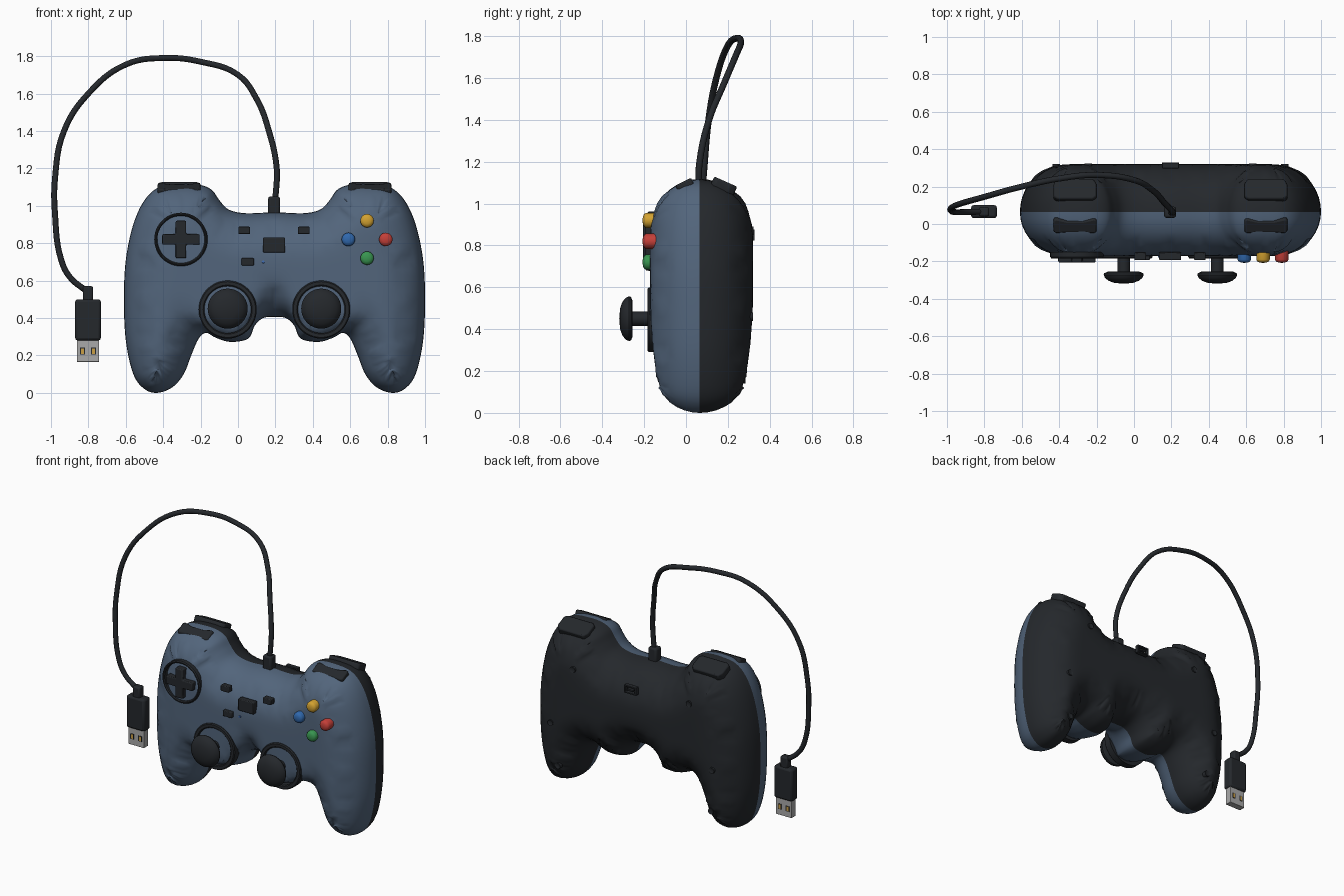
import bpy, bmesh, math
from mathutils import Vector, Matrix, kdtree
from mathutils.geometry import delaunay_2d_cdt

if "Cube" in bpy.data.objects:
    bpy.data.objects.remove(bpy.data.objects["Cube"])

CX, SEAM = 0.195, 0.065


def material(name, r, g, b):
    m = bpy.data.materials.new(name)
    m.diffuse_color = (r, g, b, 1)
    m.use_nodes = True
    m.node_tree.nodes["Principled BSDF"].inputs["Base Color"].default_value = m.diffuse_color
    return m


SHELL = material("slate_blue", .085, .13, .20)
DARK = material("charcoal", .018, .021, .025)
METAL = material("steel", .4, .4, .4)
GOLD = material("gold", .6, .35, .06)


def finish(bm, name, mat, angle=40, bevel=0):
    me = bpy.data.meshes.new(name)
    bm.to_mesh(me)
    bm.free()
    ob = bpy.data.objects.new(name, me)
    bpy.context.collection.objects.link(ob)
    me.materials.append(mat)
    if bevel:
        mod = ob.modifiers.new("bevel", 'BEVEL')
        mod.width, mod.segments, mod.limit_method = bevel, 2, 'ANGLE'
    bpy.ops.object.select_all(action='DESELECT')
    bpy.context.view_layer.objects.active = ob
    ob.select_set(True)
    bpy.ops.object.shade_smooth_by_angle(angle=math.radians(angle))
    return ob


def prism(name, pts, height, matrix, mat, bevel=.006):
    """Outline in local xy, extruded up local z."""
    bm = bmesh.new()
    f = bm.faces.new([bm.verts.new((x, y, 0)) for x, y in pts])
    ext = bmesh.ops.extrude_face_region(bm, geom=[f])
    bmesh.ops.translate(bm, vec=(0, 0, height), verts=[v for v in ext['geom'] if isinstance(v, bmesh.types.BMVert)])
    bmesh.ops.recalc_face_normals(bm, faces=bm.faces)
    bm.transform(matrix)
    return finish(bm, name, mat, 40, bevel)


def box(name, centre, size, mat, bevel=.005):
    bm = bmesh.new()
    bmesh.ops.create_cube(bm, size=1, matrix=Matrix.Translation(centre) @ Matrix.Diagonal((*size, 1)))
    return finish(bm, name, mat, 40, bevel)


def lathe(name, profile, x, z, mat, closed=False, n=40):
    """Profile of (radius, y) spun about the y direction at x, z."""
    bm = bmesh.new()
    vs = [bm.verts.new((x + r, y, z)) for r, y in profile]
    pairs = list(zip(vs, vs[1:])) + ([(vs[-1], vs[0])] if closed else [])
    es = [bm.edges.new(p) for p in pairs]
    bmesh.ops.spin(bm, geom=vs + es, cent=(x, 0, z), axis=(0, 1, 0), angle=2 * math.pi, steps=n)
    bmesh.ops.remove_doubles(bm, verts=bm.verts, dist=1e-4)
    bmesh.ops.recalc_face_normals(bm, faces=bm.faces)
    return finish(bm, name, mat)


def catmull(pts, n):
    out, k = [], len(pts)
    for i in range(k):
        a, b, c, d = (Vector(pts[(i + j) % k]) for j in (-1, 0, 1, 2))
        for s in range(n):
            t = s / n
            out.append(.5 * (2 * b + (c - a) * t + (2 * a - 5 * b + 4 * c - d) * t * t + (3 * b - a - 3 * c + d) * t ** 3))
    return out


# Gamepad outline, half of it from top middle to bottom middle
half = [(0, .965), (.155, .96), (.245, .98), (.295, 1.03), (.335, 1.085), (.40, 1.112), (.5, 1.117), (.615, 1.10),
        (.695, 1.03), (.755, .90), (.795, .71), (.805, .5), (.795, .28), (.755, .1), (.695, .02), (.625, 0),
        (.545, .03), (.485, .1), (.445, .2), (.405, .29), (.365, .32), (.315, .295), (.235, .272), (.14, .29),
        (.105, .36), (.06, .40), (0, .405)]
outline = catmull(half + [(-x, z) for x, z in half[-2:0:-1]], 5)
N = len(outline)
dense = [outline[i].lerp(outline[(i + 1) % N], j / 8) for i in range(N) for j in range(8)]
kd = kdtree.KDTree(len(dense))
for i, p in enumerate(dense):
    kd.insert((p.x, p.y, 0), i)
kd.balance()


def edge_dist(p):
    return kd.find((p[0], p[1], 0))[2]


def inside(p):
    hit = False
    for i in range(N):
        a, b = outline[i], outline[(i + 1) % N]
        if (a.y > p[1]) != (b.y > p[1]) and p[0] < a.x + (p[1] - a.y) * (b.x - a.x) / (b.y - a.y):
            hit = not hit
    return hit


def surface_y(p, front):
    """Rounded cushion depth; the front is squarer round the thumbsticks."""
    r = .25
    if front:
        s = (math.hypot(abs(p[0]) - .25, p[1] - .45) - .13) / .12
        s = min(1, max(0, s))
        r = .08 + .17 * s * s * (3 - 2 * s)
    t = 1 - min(1, edge_dist(p) / r)
    h = math.sqrt(max(0, 1 - t * t))
    return SEAM - .237 * h if front else SEAM + .255 * h


# Shell points: contour rings near the edge, then a grid
points = list(outline)
for d in (.003, .012, .028, .05, .08, .115, .15):
    for i, p in enumerate(outline):
        t = (outline[(i + 1) % N] - outline[i - 1]).normalized()
        q = p + Vector((t.y, -t.x)) * d
        if edge_dist(q) > d * .97 and inside(q):
            points.append(q)
for i in range(-27, 28):
    for j in range(1, 38):
        q = Vector((i * .03, j * .03))
        if inside(q) and edge_dist(q) > .162:
            points.append(q)
flat, _, tris, *_ = delaunay_2d_cdt(points, [], [list(range(N))], 1, 1e-5)

for front, name, mat in ((True, "front_shell", SHELL), (False, "back_shell", DARK)):
    bm = bmesh.new()
    vs = [bm.verts.new((p.x + CX, surface_y(p, front), p.y)) for p in flat]
    for f in tris:
        bm.faces.new([vs[i] for i in f])
    bm.normal_update()
    if (sum(f.normal.y * f.calc_area() for f in bm.faces) < 0) != front:
        bmesh.ops.reverse_faces(bm, faces=bm.faces)
    inner = [v for v, p in zip(vs, flat) if edge_dist(p) > .06]
    for _ in range(3):
        bmesh.ops.smooth_vert(bm, verts=inner, factor=.5, use_axis_y=True)
    finish(bm, name, mat, 80)


def ring(name, x, z, r0, r1, back, mat=DARK):
    lathe(name, [(r1, back), (r1, -.177), (r1 - .006, -.184), (r0 + .006, -.184), (r0, -.178), (r0, back)],
          x, z, mat, True, 48)


# Thumbsticks and shoulder buttons on both sides
bow = [(-.115, .035), (-.1, .043), (-.04, .028), (.04, .028), (.1, .043), (.115, .035),
       (.115, -.035), (.1, -.043), (.05, -.038), (-.05, -.038), (-.1, -.043), (-.115, -.035)]
pad = [(-.115, .03), (-.095, .06), (.095, .06), (.115, .03), (.115, -.045), (.095, -.06), (-.095, -.06), (-.115, -.045)]
for side, s in (("left", -1), ("right", 1)):
    x = CX + s * .25
    ring(side + "_stick_ring", x, .445, .125, .155, -.13)
    lathe(side + "_thumbstick", [(0, -.15), (.034, -.15), (.034, -.255), (.085, -.255), (.104, -.263), (.107, -.272),
                                 (.1, -.288), (.08, -.304), (.05, -.315), (0, -.319)], x, .45, DARK)
    for part, pts, y, tilt in (("bumper", bow, -.013, .45), ("trigger", pad, .19, -.42)):
        m = Matrix.Translation((CX + s * .51, y, 1.105)) @ Matrix.Rotation(tilt, 4, 'X') @ Matrix.Translation((0, 0, -.05))
        prism(f"{side}_{part}", pts, .05, m, DARK, .008)
    # Screws on the back
    for i, (dx, z) in enumerate(((.44, .87), (.61, .46), (.58, .16))):
        y = surface_y((s * dx, z), False)
        lathe(f"{side}_screw_{i}", [(0, y + .003), (.012, y + .003), (.02, y + .006), (.022, y - .02)],
              CX + s * dx, z, DARK, n=16)

# Direction pad
ring("dpad_ring", -.305, .82, .126, .143, -.15)
a, b = .1, .028
cross = [(-b, a), (b, a), (b, b), (a, b), (a, -b), (b, -b), (b, -a), (-b, -a), (-b, -b), (-a, -b), (-a, b), (-b, b)]
prism("dpad", cross, .055, Matrix.Translation((-.305, -.15, .82)) @ Matrix.Rotation(math.pi / 2, 4, 'X'), DARK)

# Four coloured buttons
for name, dx, dz, rgb in (("yellow", 0, .1, (.65, .36, .03)), ("red", .1, 0, (.55, .05, .04)),
                          ("green", 0, -.1, (.04, .3, .08)), ("blue", -.1, 0, (.03, .14, .42))):
    lathe(name + "_button", [(.036, -.14), (.036, -.19), (.031, -.2), (.018, -.206), (0, -.208)],
          .69 + dx, .82 + dz, material(name, *rgb), n=28)

# Small centre buttons and indicator
for name, x, z, w, h in (("select_button", .033, .868, .062, .04), ("start_button", .352, .868, .062, .04),
                         ("centre_button", .193, .79, .118, .08), ("mode_button", .052, .70, .066, .04)):
    box(name, (x, -.172, z), (w, .042, h), DARK)
lathe("indicator_light", [(.008, -.16), (.007, -.178), (0, -.18)], .135, .70, material("light_blue", .05, .15, .45), n=12)

# Port on the back
for i, (dx, dz, w, h) in enumerate(((0, .022, .09, .01), (0, -.022, .09, .01), (.04, 0, .01, .054), (-.04, 0, .01, .054),
                                    (0, 0, .045, .012))):
    box(f"back_port_{i}", (CX + dx, .313, .85 + dz), (w, .03, h), DARK, .002)

# Cable
path = [(.193, .063, 1.0), (.205, .06, 1.1), (.207, .065, 1.2), (.165, .11, 1.4), (.1, .18, 1.57), (0, .235, 1.70),
        (-.2, .262, 1.77), (-.4, .243, 1.79), (-.6, .2, 1.755), (-.8, .145, 1.60), (-.93, .108, 1.40),
        (-.978, .085, 1.15), (-.978, .07, .95), (-.945, .063, .71), (-.9, .064, .62), (-.805, .066, .54)]
cu = bpy.data.curves.new("cable", 'CURVE')
cu.dimensions, cu.bevel_depth, cu.bevel_resolution, cu.resolution_u, cu.use_fill_caps = '3D', .016, 3, 6, True
sp = cu.splines.new('BEZIER')
sp.bezier_points.add(len(path) - 1)
for bp, co in zip(sp.bezier_points, path):
    bp.co = co
    bp.handle_left_type = bp.handle_right_type = 'AUTO'
cu.materials.append(DARK)
bpy.context.collection.objects.link(bpy.data.objects.new("cable", cu))
box("cable_collar", (.193, .063, .99), (.064, .06, .12), DARK, .012)

# Cable plug
box("plug_collar", (-.802, .066, .53), (.055, .05, .08), DARK, .01)
box("plug_body", (-.802, .066, .39), (.138, .07, .22), DARK, .014)
box("plug_tip", (-.802, .066, .23), (.118, .045, .13), METAL, .002)
for s in (-1, 1):
    for y in (.043, .089):
        box("plug_hole", (-.802 + s * .03, y, .223), (.026, .004, .036), DARK, 0)
        box("plug_contact", (-.802 + s * .03, y, .223), (.015, .005, .03), GOLD, 0)
